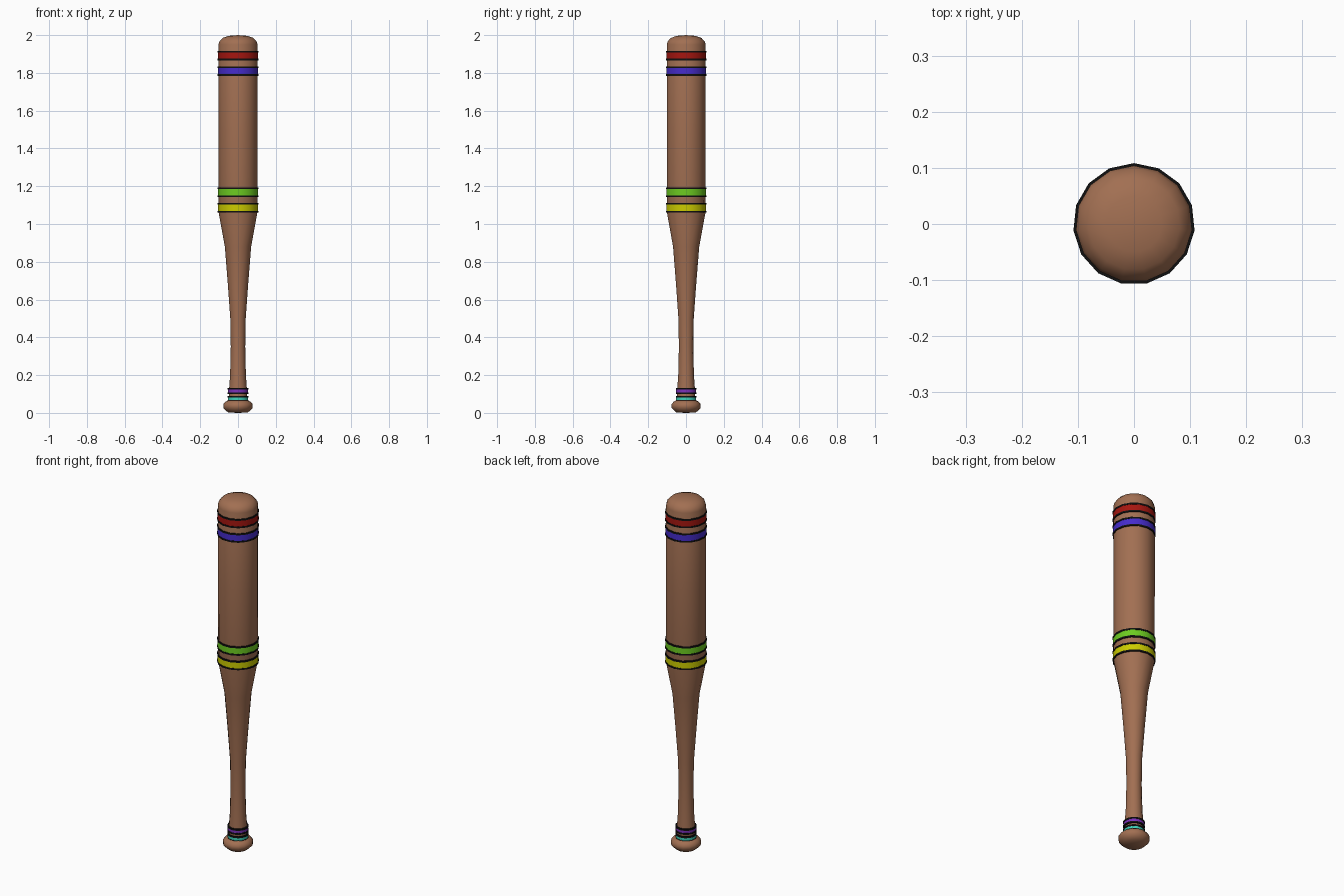
import bpy, bmesh, math

if "Cube" in bpy.data.objects:
    bpy.data.objects.remove(bpy.data.objects["Cube"])

SIDES = 15

def material(name, rgb):
    m = bpy.data.materials.new(name)
    m.diffuse_color = (*rgb, 1)
    m.use_nodes = True
    m.node_tree.nodes["Principled BSDF"].inputs["Base Color"].default_value = m.diffuse_color
    return m

def lathe(name, profile, mat, closed=False):
    """Spin (radius, z) points round the z axis; zero radius makes a pole."""
    bm = bmesh.new()
    rings = []
    for r, z in profile:
        if r == 0:
            rings.append([bm.verts.new((0, 0, z))] * SIDES)
        else:
            rings.append([bm.verts.new((r * math.cos(a), r * math.sin(a), z))
                          for a in (math.pi / 2 + i * math.tau / SIDES for i in range(SIDES))])
    pairs = list(zip(rings, rings[1:]))
    if closed:
        pairs.append((rings[-1], rings[0]))
    for lo, hi in pairs:
        for i in range(SIDES):
            j = (i + 1) % SIDES
            bm.faces.new(list(dict.fromkeys((lo[i], lo[j], hi[j], hi[i]))))
    bmesh.ops.recalc_face_normals(bm, faces=bm.faces[:])
    mesh = bpy.data.meshes.new(name)
    bm.to_mesh(mesh)
    bm.free()
    mesh.materials.append(mat)
    ob = bpy.data.objects.new(name, mesh)
    bpy.context.collection.objects.link(ob)
    bpy.ops.object.select_all(action='DESELECT')
    bpy.context.view_layer.objects.active = ob
    ob.select_set(True)
    bpy.ops.object.shade_smooth_by_angle(angle=math.radians(50))
    return ob

def ring(name, r_in, r_out, z0, z1, mat):
    lathe(name, [(r_in, z0), (r_out, z0), (r_out, z1), (r_in, z1)], mat, closed=True)

wood = material("wood", (0.36, 0.16, 0.085))
black = material("black", (0.005, 0.005, 0.005))

# Bat body: knob, handle, taper, barrel and domed end
lathe("bat_body", [
    (0, 0), (0.052, 0.002), (0.064, 0.012), (0.078, 0.026), (0.078, 0.046),
    (0.066, 0.06), (0.05, 0.067), (0.047, 0.13), (0.042, 0.2), (0.0385, 0.35),
    (0.041, 0.5), (0.054, 0.68), (0.07, 0.88), (0.103, 1.06), (0.104, 1.5),
    (0.104, 1.95), (0.099, 1.967), (0.082, 1.985), (0.05, 1.996), (0, 2.0)], wood)

# Coloured bands, each edged with two thin black rings
bands = [
    ("red", (0.38, 0.008, 0.005), 0.1065, 1.866, 1.917),
    ("blue", (0.06, 0.025, 0.6), 0.1065, 1.784, 1.835),
    ("green", (0.15, 0.6, 0.015), 0.1065, 1.142, 1.193),
    ("yellow", (0.6, 0.6, 0.0), 0.1065, 1.06, 1.111),
    ("purple", (0.2, 0.03, 0.5), 0.053, 0.1, 0.132),
    ("teal", (0.05, 0.65, 0.5), 0.053, 0.058, 0.09),
]
for colour, rgb, r, z0, z1 in bands:
    edge = 0.009
    inner = r - 0.012
    ring(f"{colour}_band", inner, r, z0 + edge / 2, z1 - edge / 2, material(colour, rgb))
    ring(f"{colour}_band_lower_edge", inner, r + 0.002, z0, z0 + edge, black)
    ring(f"{colour}_band_upper_edge", inner, r + 0.002, z1 - edge, z1, black)
